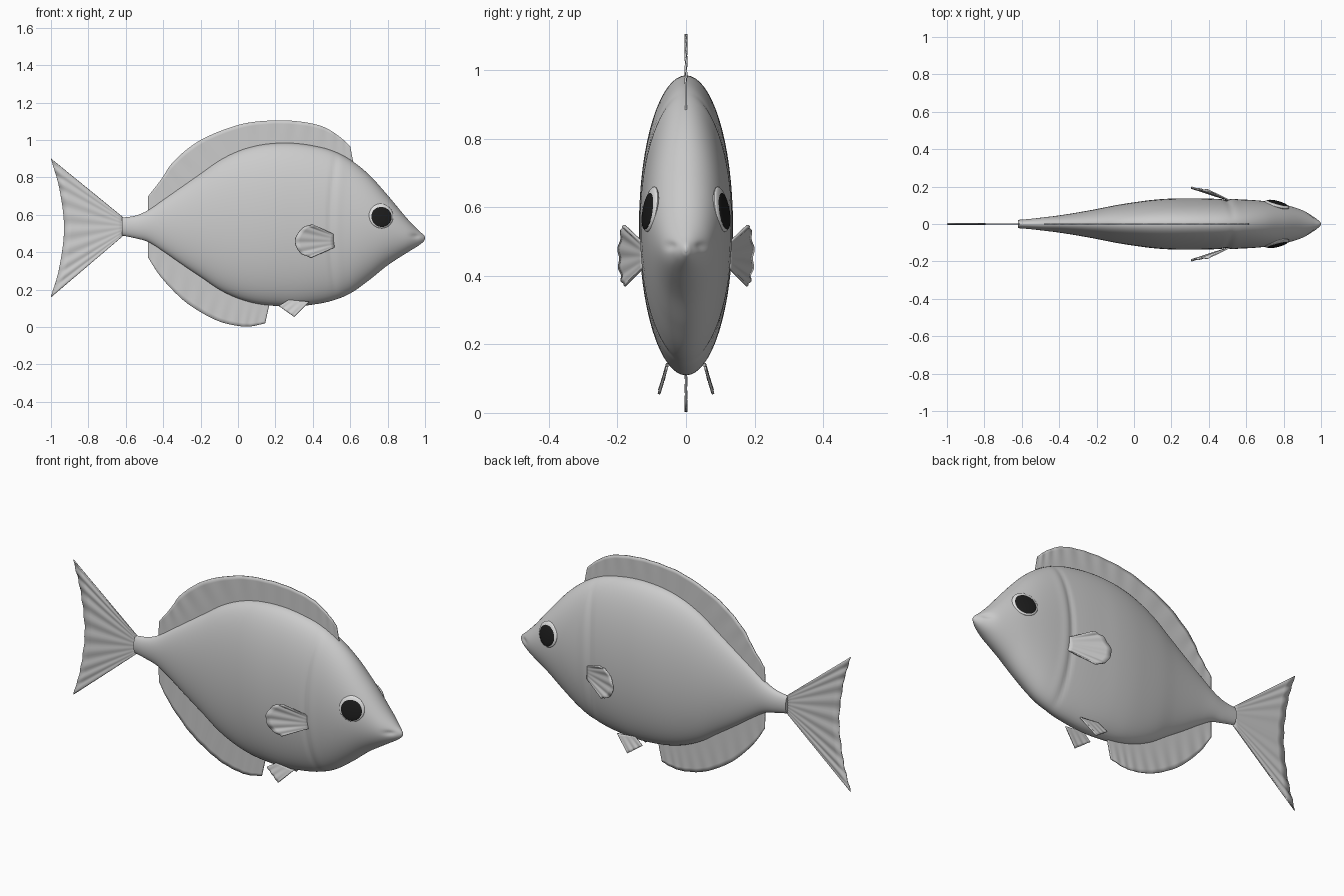
import bpy, bmesh, math
from mathutils import Vector
from mathutils.bvhtree import BVHTree

cube = bpy.data.objects.get("Cube")
if cube:
    bpy.data.objects.remove(cube, do_unlink=True)


def material(name, value):
    mat = bpy.data.materials.new(name)
    colour = (value, value, value, 1)
    mat.use_nodes = True
    mat.diffuse_color = colour
    mat.node_tree.nodes["Principled BSDF"].inputs["Base Color"].default_value = colour
    return mat


skin = material("grey skin", 0.6)
eye_white = material("eye white", 0.75)
black = material("pupil black", 0.012)


def finish(name, bm, mat, angle=40):
    bmesh.ops.recalc_face_normals(bm, faces=bm.faces)
    mesh = bpy.data.meshes.new(name)
    bm.to_mesh(mesh)
    bm.free()
    obj = bpy.data.objects.new(name, mesh)
    bpy.context.collection.objects.link(obj)
    mesh.materials.append(mat)
    bpy.ops.object.select_all(action='DESELECT')
    obj.select_set(True)
    bpy.context.view_layer.objects.active = obj
    bpy.ops.object.shade_smooth_by_angle(angle=math.radians(angle))
    return obj


def curve_through(points, count):
    """Sample a smooth curve passing through the points."""
    pts = [Vector(p) for p in points]
    if len(pts) == 2:
        return [pts[0].lerp(pts[1], i / count) for i in range(count + 1)]
    pts = [2 * pts[0] - pts[1]] + pts + [2 * pts[-1] - pts[-2]]
    spans = len(pts) - 3
    samples = []
    for i in range(count + 1):
        u = i / count * spans
        k = min(int(u), spans - 1)
        t = u - k
        a, b, c, d = pts[k:k + 4]
        samples.append((2 * b + (c - a) * t + (2 * a - 5 * b + 4 * c - d) * t * t
                        + (3 * b - a - 3 * c + d) * t ** 3) / 2)
    return samples


def skin_rows(bm, rows, closed=False):
    for first, second in zip(rows, rows[1:]):
        size = len(first)
        for j in range(size if closed else size - 1):
            k = (j + 1) % size
            bm.faces.new((first[j], first[k], second[k], second[j]))


# Body: elliptical sections given as x, top, bottom, half width
stations = [
    (-.62, .585, .49, .022), (-.55, .595, .475, .028), (-.48, .625, .455, .036),
    (-.4, .68, .405, .046), (-.3, .75, .335, .062), (-.2, .82, .268, .08),
    (-.1, .89, .2, .1), (0, .94, .153, .116), (.1, .97, .125, .129),
    (.2, .983, .113, .136), (.3, .983, .11, .137), (.4, .97, .12, .136),
    (.5, .945, .14, .132), (.6, .895, .18, .13), (.7, .815, .25, .122),
    (.8, .705, .33, .105), (.9, .585, .395, .074), (.96, .522, .432, .04),
    (.99, .495, .455, .016), (1, .482, .47, .004)]


def groove(x, z):
    """Gill crease and mouth corner, as a local narrowing of the body."""
    crease = .505 + .035 * ((z - .53) / .4) ** 2
    gill = .006 * math.exp(-((x - crease + .012) / .014) ** 2)
    gill -= .003 * math.exp(-((x - crease - .025) / .025) ** 2)
    mouth = .007 * math.exp(-((x - .95) / .025) ** 2 - ((z - .487) / .012) ** 2)
    return gill + mouth


bm = bmesh.new()
rings = []
for x, top, bottom, width in curve_through([Vector(s) for s in stations], 152):
    ring = []
    for j in range(64):
        a = math.tau * j / 64
        z = (top + bottom) / 2 + (top - bottom) / 2 * math.sin(a)
        y = math.cos(a) * max(width - groove(x, z), .002)
        ring.append(bm.verts.new((x, y, z)))
    rings.append(ring)
skin_rows(bm, rings, closed=True)
bm.faces.new(rings[0])
bm.faces.new(rings[-1])
body = finish("body", bm, skin)
surface = BVHTree.FromObject(body, bpy.context.evaluated_depsgraph_get())


def fin(name, root, edge, rays, ripple, thickness=.005, side=1, steps=8):
    """Thin rippled sheet between a root line and an outer edge."""
    count = rays * 6
    bm = bmesh.new()
    rows = []
    inner, outer = curve_through(root, count), curve_through(edge, count)
    for s in range(steps + 1):
        t = s / steps
        row = []
        for i in range(count + 1):
            p = inner[i].lerp(outer[i], t)
            p.y += ripple * t * math.sin(math.tau * rays * i / count)
            row.append(bm.verts.new((p.x, p.y * side, p.z)))
        rows.append(row)
    skin_rows(bm, rows)
    obj = finish(name, bm, skin)
    solid = obj.modifiers.new("thickness", 'SOLIDIFY')
    solid.thickness = thickness
    solid.offset = 0
    return obj


def flat(points):
    return [(x, 0, z) for x, z in points]


# Fins on the centre line
fin("tail_fin", flat([(-.6, .575), (-.6, .5)]),
    flat([(-1, .9), (-.955, .74), (-.93, .53), (-.955, .32), (-1, .16)]), 9, .003)
fin("dorsal_fin",
    flat([(-.48, .61), (-.3, .72), (-.1, .86), (.1, .94), (.3, .95), (.5, .91), (.62, .86)]),
    flat([(-.48, .7), (-.41, .79), (-.34, .89), (-.2, 1), (0, 1.08), (.17, 1.104),
          (.32, 1.1), (.45, 1.073), (.54, 1.02), (.6, .965)]), 14, .0015)
fin("anal_fin", flat([(-.48, .47), (-.3, .36), (-.1, .22), (.05, .16), (.17, .13)]),
    flat([(-.48, .37), (-.41, .265), (-.3, .15), (-.2, .08), (-.1, .03), (0, .006),
          (.07, .004), (.145, .02)]), 10, .0015)

# Paired fins and eyes
for side, label in ((1, "left"), (-1, "right")):
    fin(label + "_pectoral_fin", [(.515, .124, .495), (.515, .124, .425)],
        [(.4, .18, .548), (.345, .187, .53), (.305, .195, .465),
         (.33, .189, .4), (.39, .18, .37)], 5, .003, .007, side)
    fin(label + "_pelvic_fin", [(.27, .055, .145), (.38, .055, .135)],
        [(.22, .062, .112), (.3, .08, .055)], 3, .002, .007, side)

    point, normal, _, _ = surface.find_nearest(Vector((.767, side * .11, .595)))
    if normal.y * side < 0:
        normal = -normal
    turn = normal.to_track_quat('Z', 'Y')
    for part, mat, radius, depth, lift, drop in (
            ("eyeball", eye_white, .067, .014, -.003, 0),
            ("pupil", black, .056, .008, .005, .005)):
        bm = bmesh.new()
        bmesh.ops.create_uvsphere(bm, u_segments=32, v_segments=16, radius=1)
        for v in bm.verts:
            v.co = turn @ Vector((v.co.x * radius, v.co.y * radius, v.co.z * depth))
            v.co += point + normal * lift - Vector((0, 0, drop))
        finish(label + "_" + part, bm, mat)
